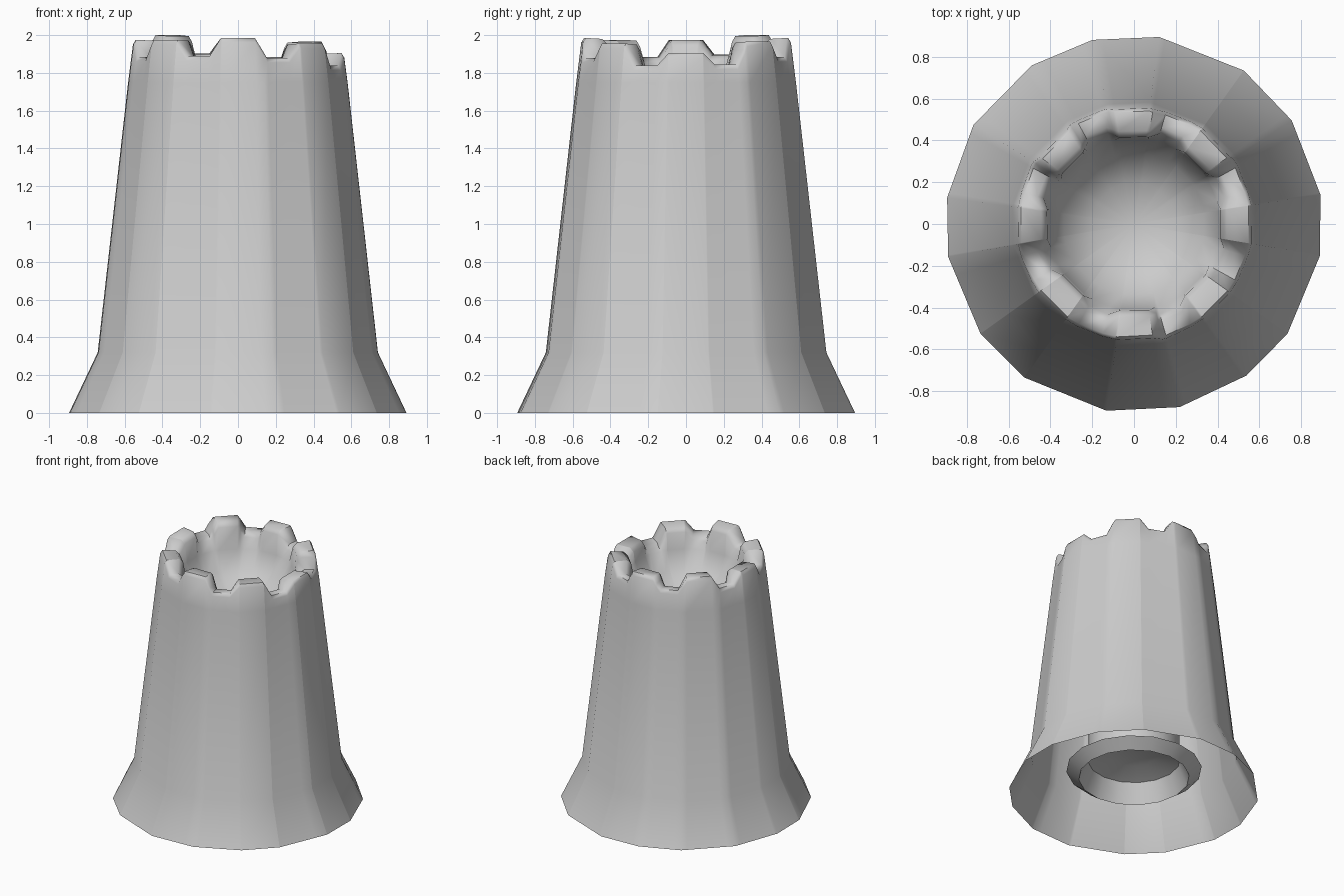
import bpy, bmesh
from math import sin, cos, radians

if "Cube" in bpy.data.objects:
    bpy.data.objects.remove(bpy.data.objects["Cube"])

# slightly uneven corner directions of the sixteen-sided tower
CORNERS = [-170, -144.4, -125.6, -98.4, -76, -53.4, -35.6, -9.6,
           9, 33.3, 54.4, 82.3, 102.7, 122.8, 148.3, 172]


def side_factor(deg):
    """Distance to the tower polygon (corner radius 1) in a direction."""
    deg = (deg + 170) % 360 - 170
    ring = CORNERS + [CORNERS[0] + 360]
    for a, b in zip(ring, ring[1:]):
        if a <= deg <= b:
            return cos(radians((b - a) / 2)) / cos(radians(deg - (a + b) / 2))
    return 1


def wall_radius(z):
    return 0.75 - 0.174 * (z - 0.32) / 1.53


def loft(name, columns, centre_z=None, angle=35):
    """Skin a closed loop of columns, each a list of (degrees, radius, z)."""
    bm = bmesh.new()
    grid = [[bm.verts.new((r * cos(radians(a)), r * sin(radians(a)), z))
             for a, r, z in col] for col in columns]
    n = len(grid)
    for i in range(n):
        a, b = grid[i], grid[(i + 1) % n]
        for j in range(len(a) - 1):
            bm.faces.new((a[j], b[j], b[j + 1], a[j + 1]))
    if centre_z is not None:
        c = bm.verts.new((0, 0, centre_z))
        for i in range(n):
            bm.faces.new((grid[i][-1], grid[(i + 1) % n][-1], c))
    bmesh.ops.recalc_face_normals(bm, faces=bm.faces)
    mesh = bpy.data.meshes.new(name)
    bm.to_mesh(mesh)
    bm.free()
    obj = bpy.data.objects.new(name, mesh)
    bpy.context.collection.objects.link(obj)
    bpy.ops.object.select_all(action='DESELECT')
    obj.select_set(True)
    bpy.context.view_layer.objects.active = obj
    bpy.ops.object.shade_smooth_by_angle(angle=radians(angle))
    return obj


# rim outline of eight worn battlements: (direction, height, inner radius)
tops = [1.905, 1.965, 1.985, 2.0, 1.975, 1.975, 1.985, 1.955]
rim = []
for i, top in enumerate(tops):
    low_before = (top + tops[i - 1]) / 2 - 0.09
    low_after = (top + tops[(i + 1) % 8]) / 2 - 0.09
    mid = i * 45
    rim += [(mid - 16, low_before, 0.45), (mid - 9.5, top, 0.42),
            (mid + 9.5, top, 0.42), (mid + 16, low_after, 0.45)]
rim.append((rim[0][0] + 360, rim[0][1], rim[0][2]))


def rim_at(deg):
    for (a, h, r), (b, h2, r2) in zip(rim, rim[1:]):
        if a <= deg <= b:
            t = (deg - a) / (b - a)
            return h + (h2 - h) * t, r + (r2 - r) * t


# tower and crown in one skin: flared foot, taper, battlements, hollow bowl
corner_dirs = [(c + 16) % 360 - 16 for c in CORNERS]
directions = sorted([p[0] for p in rim[:-1]] + corner_dirs)
columns = []
for d in directions:
    h, inner = rim_at(d)
    k = side_factor(d)
    top_r = wall_radius(h) * k
    columns.append([(d, 0.903 * k, 0), (d, 0.75 * k, 0.32),
                    (d, wall_radius(1.75) * k, 1.75),
                    (d, top_r, h - 0.025), (d, top_r - 0.015, h),
                    (d, inner + 0.03, h - 0.005), (d, inner, h - 0.035),
                    (d, 0.41, 1.79), (d, 0.34, 1.65), (d, 0.20, 1.54)])
loft("tower", columns, centre_z=1.51, angle=60)

# inner tube with a flared, hollowed lip, seen from below
tube = [(0.33, 1.60), (0.33, 0.28), (0.49, 0.19), (0.40, 0.12),
        (0.335, 0.27), (0.18, 0.32)]
loft("inner_tube", [[(i * 22.5, r, z) for r, z in tube] for i in range(16)],
     centre_z=0.34, angle=40)
